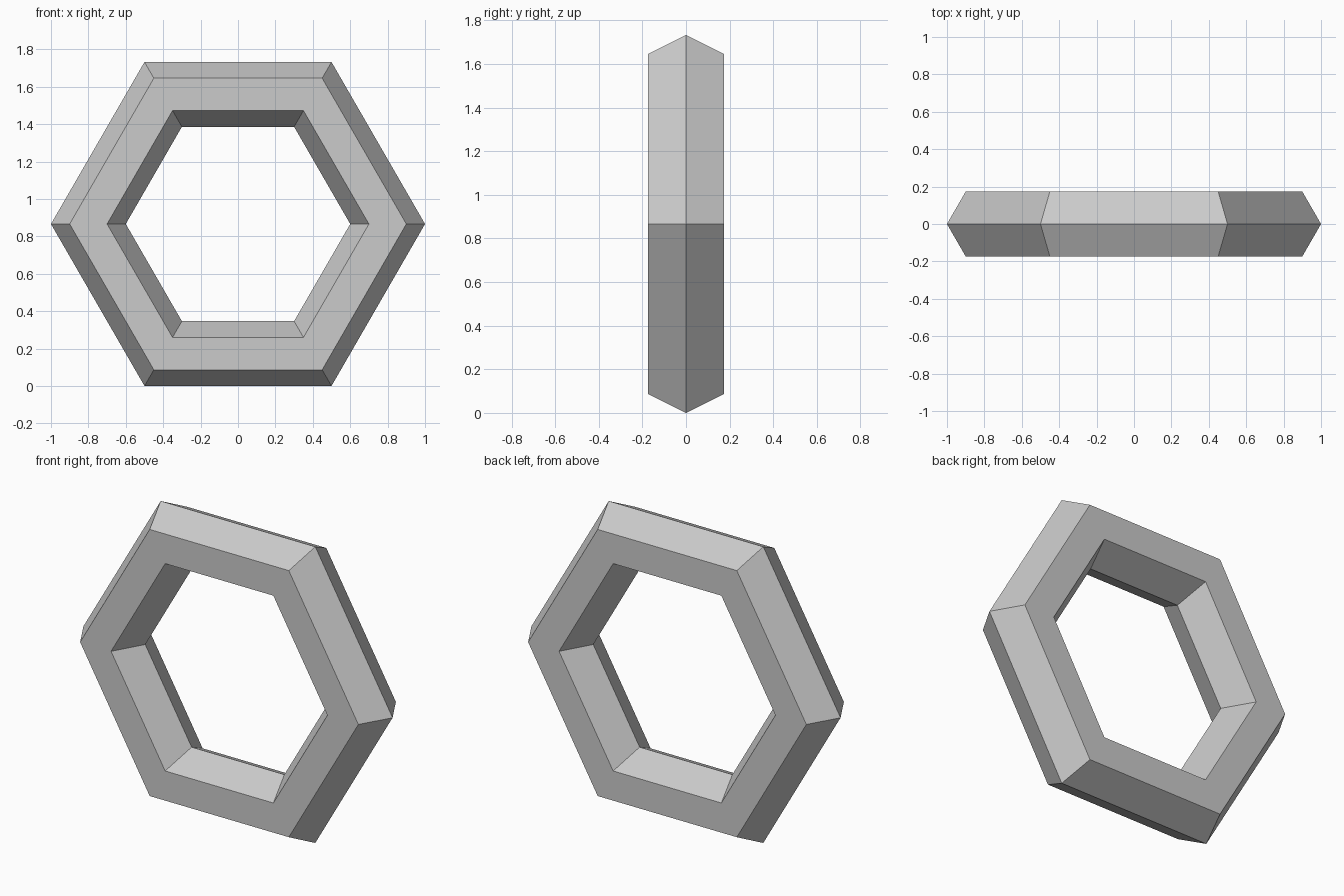
import bpy
import math

if "Cube" in bpy.data.objects:
    bpy.data.objects.remove(bpy.data.objects["Cube"])

# Hexagonal ring: six straight sides with a hexagonal cross-section
R_MAJOR, R_MINOR = 0.8, 0.2
centre_height = (R_MAJOR + R_MINOR) * math.cos(math.pi / 6)

bpy.ops.mesh.primitive_torus_add(
    major_segments=6, minor_segments=6,
    major_radius=R_MAJOR, minor_radius=R_MINOR,
    location=(0, 0, centre_height), rotation=(math.pi / 2, 0, 0))
ring = bpy.context.object
ring.name = "hexagonal_ring"
bpy.ops.object.transform_apply(location=False, rotation=True, scale=False)
bpy.ops.object.shade_flat()
